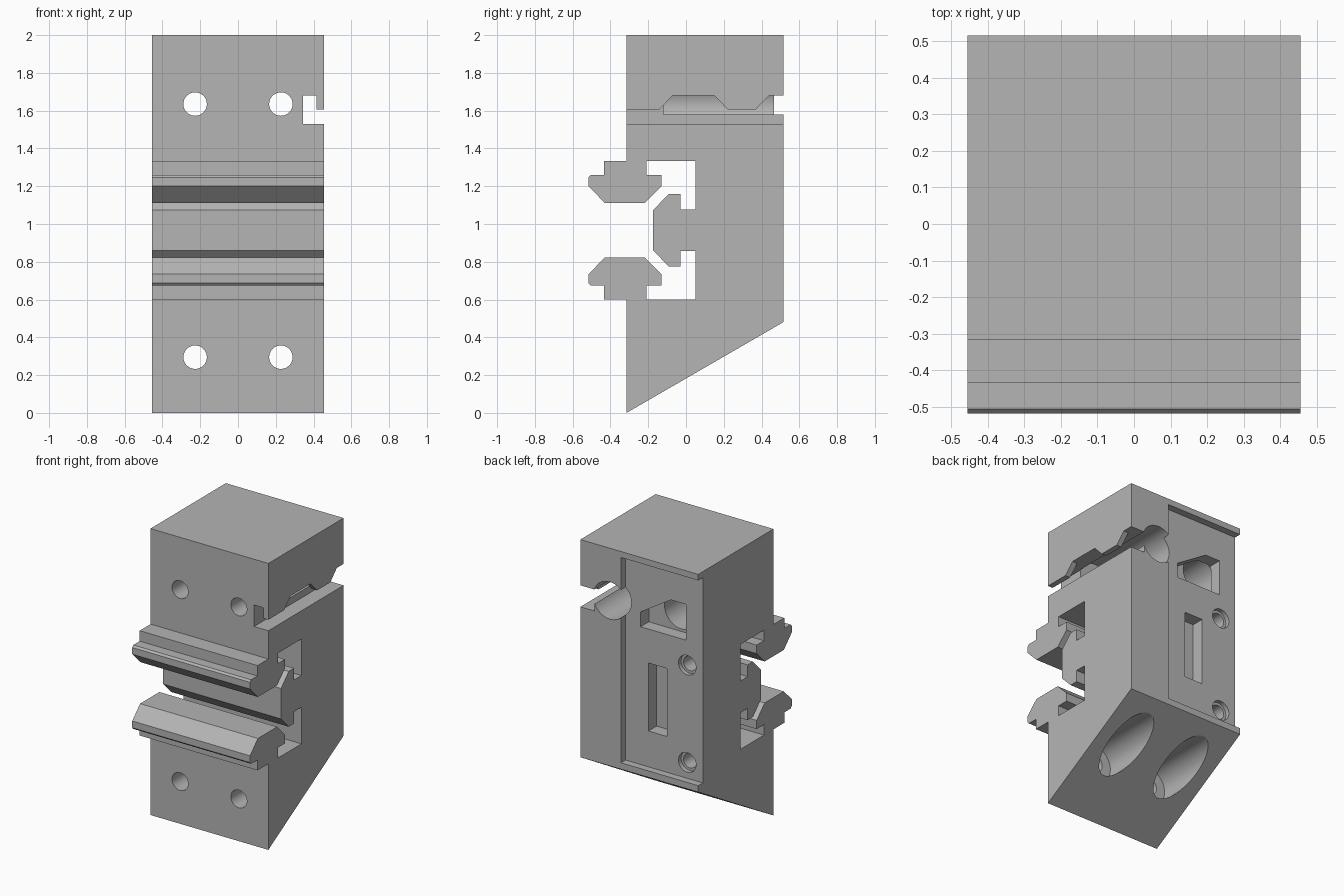
import bpy
import bmesh
import math

if "Cube" in bpy.data.objects:
    bpy.data.objects.remove(bpy.data.objects["Cube"])

HALF = 0.455            # half width
FRONT, BACK = -0.315, 0.515
PANEL = BACK - 0.05     # rear recess plane
MID = 0.967             # symmetry height of the rails


def prism(name, pts, axis, a, b):
    """Extrude a 2D outline along x (outline in y,z) or y (outline in x,z)."""
    bm = bmesh.new()
    place = (lambda p, d: (d, p[0], p[1])) if axis == "x" else (lambda p, d: (p[0], d, p[1]))
    face = bm.faces.new([bm.verts.new(place(p, a)) for p in pts])
    new = bmesh.ops.extrude_face_region(bm, geom=[face])["geom"]
    for v in new:
        if isinstance(v, bmesh.types.BMVert):
            v.co["xy".index(axis)] = b
    bmesh.ops.recalc_face_normals(bm, faces=bm.faces)
    mesh = bpy.data.meshes.new(name)
    bm.to_mesh(mesh)
    bm.free()
    obj = bpy.data.objects.new(name, mesh)
    bpy.context.collection.objects.link(obj)
    return obj


def cut(cutter):
    """Subtract a cutter from the body, then discard it."""
    cutter.hide_render = True
    mod = body.modifiers.new("cut", "BOOLEAN")
    mod.operation = "DIFFERENCE"
    mod.solver = "EXACT"
    mod.object = cutter
    bpy.context.view_layer.objects.active = body
    bpy.ops.object.modifier_apply(modifier=mod.name)
    bpy.data.objects.remove(cutter)


def rect(u0, u1, z0, z1):
    return [(u0, z0), (u1, z0), (u1, z1), (u0, z1)]


def bore(x, z, r, a, b, sides=48):
    turn = [2 * math.pi * i / sides for i in range(sides)]
    cut(prism("bore", [(x + r * math.cos(t), z + r * math.sin(t)) for t in turn], "y", a, b))


# Body with two hooked clamp rails and a central T-shaped rib
upper = [(FRONT, 1.333), (-0.435, 1.333), (-0.435, 1.26), (-0.505, 1.26), (-0.517, 1.247),
         (-0.517, 1.2), (-0.43, 1.112), (-0.218, 1.112), (-0.13, 1.2), (-0.13, 1.26),
         (-0.21, 1.26), (-0.21, 1.333), (0.05, 1.333), (0.05, 1.078), (-0.03, 1.078),
         (-0.03, 1.16), (-0.09, 1.16), (-0.175, 1.073)]
lower = [(y, 2 * MID - z) for y, z in reversed(upper)]
outline = [(FRONT, 0), (BACK, 0.48), (BACK, 2), (FRONT, 2)] + upper + lower
body = prism("mounting_block", outline, "x", -HALF, HALF)

# Side slot, undercut behind a lip that has two trapezoid notches
cut(prism("side_slot", [(0.345, 1.53), (0.6, 1.53), (0.6, 1.607), (0.416, 1.607),
                        (0.416, 1.68), (0.345, 1.68)], "y", -1, 1))
for y0, y1 in ((-0.14, 0.22), (0.37, 1.0)):
    cut(prism("lip_notch", [(y0 - 0.03, 1.577), (y1 + 0.03, 1.577), (y1 - 0.07, 1.68),
                            (y0 + 0.07, 1.68)], "x", 0.4, 0.6))

# Rear recess, open towards the right side
cut(prism("rear_recess", rect(-0.6, 0.142, 0.525, 1.958), "y", PANEL, 1))

# Pockets in the rear recess
cut(prism("upper_pocket", [(0.025, 1.487), (0.025, 1.59), (-0.21, 1.737), (-0.325, 1.737),
                           (-0.325, 1.487)], "y", PANEL - 0.09, PANEL + 0.02))
cut(prism("long_pocket", rect(-0.18, -0.035, 0.775, 1.25), "y", PANEL - 0.09, PANEL + 0.02))

# Stepped small holes in the rear recess
for z in (0.636, 1.315):
    bore(-0.335, z, 0.068, PANEL - 0.03, PANEL + 0.02, 32)
    bore(-0.335, z, 0.05, PANEL - 0.15, PANEL, 32)

# Four bolt holes with wide counterbores from behind
for x in (-0.227, 0.227):
    for z in (0.295, 1.635):
        back = PANEL - 0.085 if x < 0 and z > 1 else 1
        bore(x, z, 0.13, -0.12, back)
        bore(x, z, 0.062, -1, 0)

# Single grey finish
mat = bpy.data.materials.new("plain_grey")
mat.use_nodes = True
grey = (0.46, 0.46, 0.46, 1)
mat.diffuse_color = grey
mat.node_tree.nodes["Principled BSDF"].inputs["Base Color"].default_value = grey
body.data.materials.clear()
body.data.materials.append(mat)

bpy.ops.object.select_all(action="DESELECT")
body.select_set(True)
bpy.context.view_layer.objects.active = body
bpy.ops.object.shade_smooth_by_angle(angle=math.radians(25))
